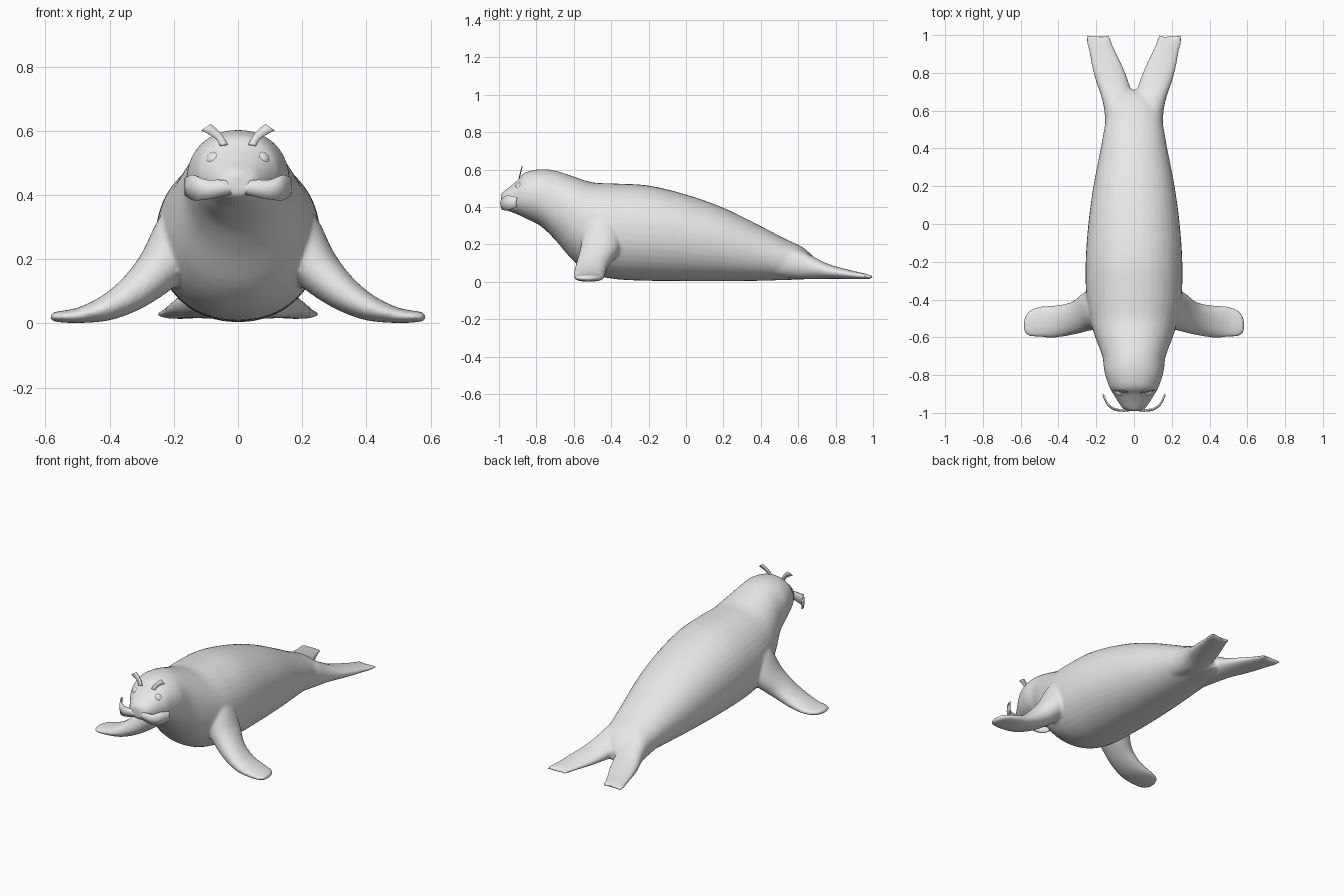
import bpy, bmesh, math
from mathutils import Vector, Matrix

if "Cube" in bpy.data.objects:
    bpy.data.objects.remove(bpy.data.objects["Cube"])

grey = bpy.data.materials.new("seal grey")
grey.diffuse_color = (0.8, 0.8, 0.8, 1)
grey.use_nodes = True
grey.node_tree.nodes["Principled BSDF"].inputs["Base Color"].default_value = grey.diffuse_color


def add_object(name, bm):
    bmesh.ops.recalc_face_normals(bm, faces=bm.faces[:])
    mesh = bpy.data.meshes.new(name)
    bm.to_mesh(mesh)
    bm.free()
    mesh.materials.append(grey)
    for p in mesh.polygons:
        p.use_smooth = True
    ob = bpy.data.objects.new(name, mesh)
    bpy.context.collection.objects.link(ob)
    return ob


def refine(stations, steps=5):
    """Smooth (Catmull-Rom) interpolation of station tuples."""
    out, n = [], len(stations)
    for i in range(n - 1):
        a, b, c, d = (stations[min(max(i + k, 0), n - 1)] for k in (-1, 0, 1, 2))
        for s in range(steps):
            t = s / steps
            out.append(tuple(
                0.5 * (2 * q + (r - p) * t + (2 * p - 5 * q + 4 * r - w) * t * t
                       + (3 * q - p - 3 * r + w) * t ** 3)
                for p, q, r, w in zip(a, b, c, d)))
    return out + [stations[-1]]


def loft(bm, rings, sides=40, power=0.94):
    """Rings are (centre, side vector, up vector) with the radii in the vectors."""
    loops = []
    for centre, side, up in rings:
        loop = []
        for k in range(sides):
            a = 2 * math.pi * k / sides
            c, s = math.cos(a), math.sin(a)
            c, s = (math.copysign(abs(v) ** power, v) for v in (c, s))
            loop.append(bm.verts.new(centre + side * c + up * s))
        loops.append(loop)
    for a, b in zip(loops, loops[1:]):
        for k in range(sides):
            m = (k + 1) % sides
            bm.faces.new((a[k], a[m], b[m], b[k]))
    bm.faces.new(loops[0])
    bm.faces.new(loops[-1])
    return loops


skin = bmesh.new()

# Body and head: y, half width, bottom z, top z
trunk = [(-0.99, 0.035, 0.405, 0.455), (-0.975, 0.06, 0.39, 0.482),
         (-0.94, 0.085, 0.375, 0.51), (-0.90, 0.11, 0.36, 0.545),
         (-0.86, 0.132, 0.34, 0.585), (-0.78, 0.157, 0.30, 0.602),
         (-0.70, 0.168, 0.225, 0.595), (-0.60, 0.205, 0.11, 0.563),
         (-0.50, 0.235, 0.045, 0.532), (-0.38, 0.253, 0.015, 0.526),
         (-0.20, 0.256, 0.006, 0.515), (0.0, 0.242, 0.004, 0.467),
         (0.20, 0.215, 0.004, 0.396), (0.40, 0.176, 0.006, 0.298),
         (0.52, 0.155, 0.01, 0.235), (0.62, 0.135, 0.013, 0.187),
         (0.68, 0.08, 0.02, 0.135), (0.71, 0.03, 0.03, 0.09)]
loft(skin, [(Vector((0, y, (lo + hi) / 2)), Vector((w, 0, 0)),
             Vector((0, 0, (hi - lo) / 2))) for y, w, lo, hi in refine(trunk)])

# Snout pad
bmesh.ops.create_uvsphere(skin, u_segments=24, v_segments=12, radius=1,
                          matrix=Matrix.Translation((0, -0.96, 0.455))
                          @ Matrix.Diagonal((0.048, 0.032, 0.033, 1)))

# Front flipper: x, z, front y, back y, half thickness
front = [(0.11, 0.35, -0.53, -0.33, 0.09), (0.17, 0.27, -0.55, -0.34, 0.095),
         (0.24, 0.175, -0.565, -0.355, 0.075), (0.32, 0.10, -0.585, -0.41, 0.057),
         (0.405, 0.05, -0.60, -0.43, 0.041), (0.49, 0.026, -0.60, -0.435, 0.025),
         (0.55, 0.021, -0.595, -0.455, 0.018), (0.575, 0.021, -0.58, -0.485, 0.014),
         (0.583, 0.022, -0.565, -0.51, 0.009)]
# Tail flipper: y, inner x, outer x, bottom z, top z
tail = [(0.48, 0.01, 0.15, 0.03, 0.20), (0.60, 0.005, 0.157, 0.015, 0.175),
        (0.68, 0.008, 0.175, 0.015, 0.135), (0.75, 0.028, 0.20, 0.016, 0.10),
        (0.83, 0.058, 0.222, 0.016, 0.075), (0.91, 0.095, 0.238, 0.015, 0.055),
        (0.96, 0.118, 0.25, 0.014, 0.045), (0.985, 0.135, 0.25, 0.016, 0.038)]

for sx in (-1, 1):
    pts = refine(front)
    rings = []
    for i, (x, z, y0, y1, h) in enumerate(pts):
        a, b = pts[max(i - 1, 0)], pts[min(i + 1, len(pts) - 1)]
        d = Vector((b[0] - a[0], 0, b[1] - a[1])).normalized()
        rings.append((Vector((sx * x, (y0 + y1) / 2, z)),
                      Vector((0, (y1 - y0) / 2, 0)),
                      Vector((-d.z * sx, 0, d.x)) * h))
    loft(skin, rings)

    rings = [(Vector((sx * (a + b) / 2, y, (lo + hi) / 2)),
              Vector((sx * (b - a) / 2, 0, 0)), Vector((0, 0, (hi - lo) / 2)))
             for y, a, b, lo, hi in refine(tail)]
    loops = loft(skin, rings)
    # Notched tail flipper tip
    for loop, (c, side, up) in zip(loops[-5:], rings[-5:]):
        for v in loop:
            u = (v.co.x - c.x) / side.x
            v.co.y += 0.024 * u * u - 0.005

body = add_object("body", skin)
remesh = body.modifiers.new("blend parts", 'REMESH')
remesh.mode = 'VOXEL'
remesh.voxel_size = 0.008
remesh.use_smooth_shade = True
soften = body.modifiers.new("soften joins", 'SMOOTH')
soften.factor = 0.5
soften.iterations = 8


def plate(name, rows, thickness):
    """Thin sheet through rows of points."""
    bm = bmesh.new()
    grid = [[bm.verts.new(p) for p in row] for row in rows]
    for a, b in zip(grid, grid[1:]):
        for k in range(len(a) - 1):
            bm.faces.new((a[k], a[k + 1], b[k + 1], b[k]))
    ob = add_object(name, bm)
    solid = ob.modifiers.new("thickness", 'SOLIDIFY')
    solid.thickness = thickness
    solid.offset = 0
    return ob


# Moustache half: x, y, bottom z, top z
whisker = [(0.0, -0.982, 0.41, 0.435), (0.05, -0.990, 0.396, 0.446),
           (0.10, -0.984, 0.386, 0.447), (0.138, -0.958, 0.384, 0.462),
           (0.163, -0.908, 0.40, 0.452)]
# Eyebrow: lower x, lower z, upper x, upper z
brow = [(0.056, 0.553, 0.032, 0.556), (0.066, 0.572, 0.046, 0.582),
        (0.088, 0.588, 0.064, 0.603), (0.114, 0.601, 0.085, 0.620)]

for side, sx in (("left", -1), ("right", 1)):
    rows = []
    for x, y, lo, hi in refine(whisker, 4):
        rows.append([(sx * x, y + 0.006 * abs(t - 1), lo + (hi - lo) * t / 2)
                     for t in (0, 1, 2)])
    plate(side + "_moustache", rows, 0.008)

    rows = [[(sx * a, -0.893 + 0.25 * (b - 0.55), b),
             (sx * c, -0.893 + 0.25 * (d - 0.55), d)]
            for a, b, c, d in refine(brow, 3)]
    plate(side + "_eyebrow", rows, 0.006)

    # Eye
    bm = bmesh.new()
    bmesh.ops.create_uvsphere(bm, u_segments=24, v_segments=14, radius=0.026,
                              matrix=Matrix.Translation((sx * 0.073, -0.885, 0.508)))
    add_object(side + "_eye", bm)
